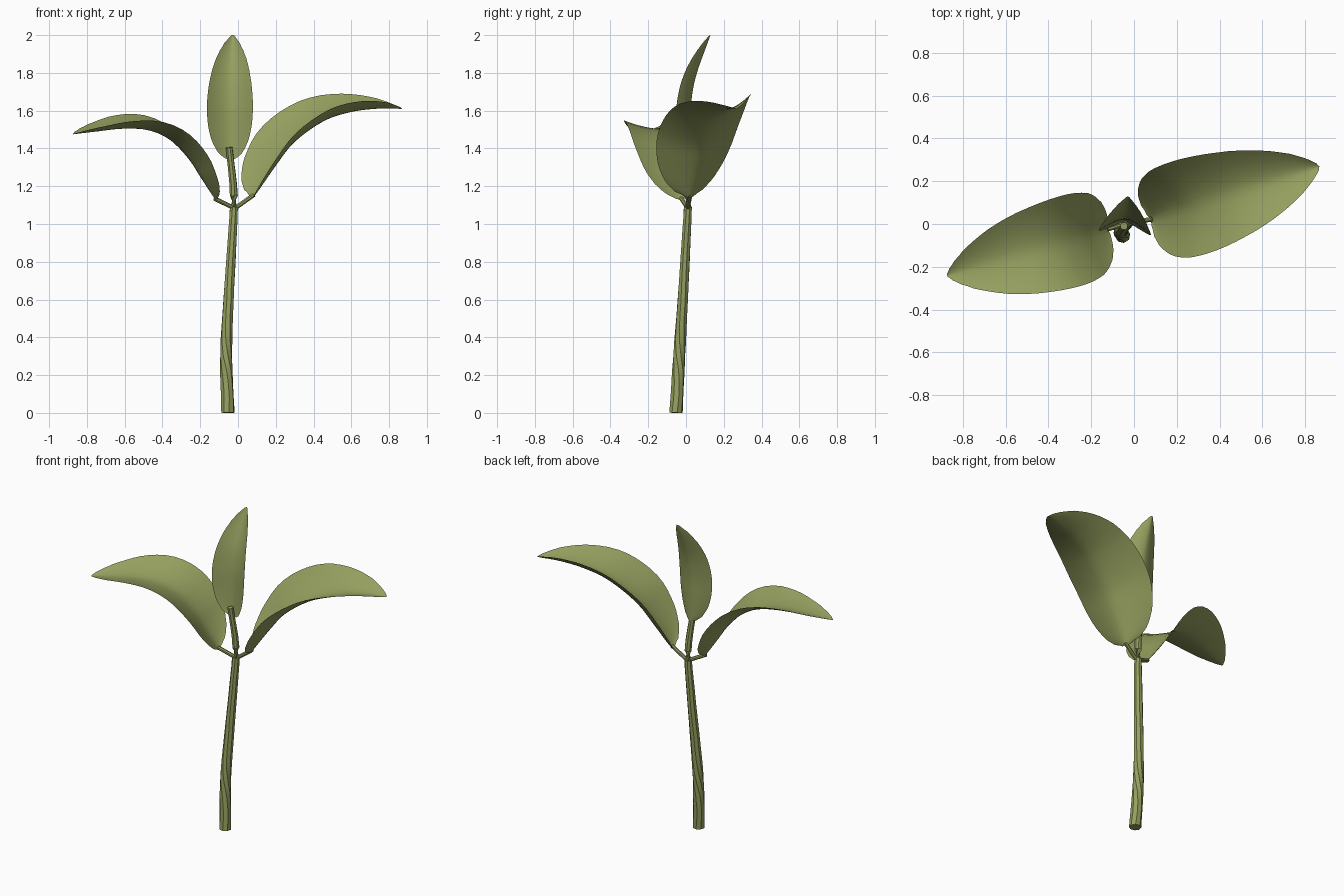
import bpy, bmesh, math
from mathutils import Vector

cube = bpy.data.objects.get("Cube")
if cube:
    bpy.data.objects.remove(cube, do_unlink=True)


def material(name, colour):
    mat = bpy.data.materials.new(name)
    mat.use_nodes = True
    mat.diffuse_color = colour
    mat.node_tree.nodes["Principled BSDF"].inputs["Base Color"].default_value = colour
    return mat


green = material("leaf green", (0.30, 0.35, 0.115, 1))


def finish(bm, name, angle):
    mesh = bpy.data.meshes.new(name)
    bm.to_mesh(mesh)
    bm.free()
    mesh.materials.append(green)
    obj = bpy.data.objects.new(name, mesh)
    bpy.context.collection.objects.link(obj)
    bpy.ops.object.select_all(action="DESELECT")
    obj.select_set(True)
    bpy.context.view_layer.objects.active = obj
    bpy.ops.object.shade_smooth_by_angle(angle=math.radians(angle))
    return obj


def spline(points, t):
    """Position on a smooth curve through the points, t from 0 to 1."""
    pts = [Vector(p) for p in points]
    pts = [2 * pts[0] - pts[1]] + pts + [2 * pts[-1] - pts[-2]]
    f = t * (len(pts) - 3)
    i = min(int(f), len(pts) - 4)
    u = f - i
    a, b, c, d = pts[i:i + 4]
    return 0.5 * (2 * b + (c - a) * u + (2 * a - 5 * b + 4 * c - d) * u ** 2
                  + (3 * b - 3 * c + d - a) * u ** 3)


def tangent(points, t):
    return (spline(points, min(t + 0.01, 1)) - spline(points, max(t - 0.01, 0))).normalized()


def tube(name, path, r0, r1, steps, sides=8):
    """Tapered faceted stalk along a path, closed at both ends."""
    bm = bmesh.new()
    rings = []
    for k in range(steps + 1):
        t = k / steps
        centre, turn = spline(path, t), tangent(path, t).to_track_quat("Z", "Y")
        ring = []
        for j in range(sides):
            a = math.tau * (j + 0.5) / sides
            p = centre + turn @ Vector((math.cos(a), math.sin(a), 0)) * (r0 + (r1 - r0) * t)
            p.z = max(p.z, 0)
            ring.append(bm.verts.new(p))
        rings.append(ring)
    for low, high in zip(rings, rings[1:]):
        for j in range(sides):
            n = (j + 1) % sides
            bm.faces.new((low[j], low[n], high[n], high[j]))
    bm.faces.new(rings[0][::-1])
    bm.faces.new(rings[-1])
    return finish(bm, name, 30)


def leaf(name, base, tip, rib, width, cup_left, cup_right, rows=32, cols=14):
    """Cupped blade: rib lists (distance outward, height) along the midrib."""
    out = (Vector(tip) - Vector(base)).normalized()
    side = Vector((-out.y, out.x, 0))
    path = [(base[0] + out.x * s, base[1] + out.y * s, z) for s, z in rib]
    # even out the curve parameter by arc length
    fine = [spline(path, k / 200) for k in range(201)]
    run = [0]
    for a, b in zip(fine, fine[1:]):
        run.append(run[-1] + (b - a).length)
    bm = bmesh.new()
    grid = []
    for k in range(rows + 1):
        t = 0.5 - 0.5 * math.cos(math.pi * k / rows)
        idx = min(range(201), key=lambda i: abs(run[i] - t * run[-1]))
        centre, normal = fine[idx], tangent(path, idx / 200).cross(side)
        shape = t ** 0.5 * max(1 - t, 0) ** 0.75 / 0.431
        row = []
        for j in range(cols + 1):
            v = 2 * j / cols - 1
            lift = (cup_left if v > 0 else cup_right) * shape * abs(v) ** 1.6
            row.append(bm.verts.new(centre + side * v * width * shape + normal * lift))
        grid.append(row)
    for a, b in zip(grid, grid[1:]):
        for j in range(cols):
            bm.faces.new((a[j], b[j], b[j + 1], a[j + 1]))
    bmesh.ops.remove_doubles(bm, verts=bm.verts, dist=0.0005)
    return finish(bm, name, 60)


# Stem and the two short leaf stalks
tube("stem", [(-0.053, -0.053, 0), (-0.063, -0.036, 0.3), (-0.05, -0.017, 0.6),
              (-0.032, 0, 0.9), (-0.022, 0.01, 1.15), (-0.047, -0.01, 1.405)], 0.036, 0.018, 20)
tube("left_leaf_stalk", [(-0.02, 0.008, 1.08), (0.085, 0.022, 1.155)], 0.012, 0.012, 1)
tube("right_leaf_stalk", [(-0.022, 0.008, 1.085), (-0.125, -0.025, 1.135)], 0.012, 0.012, 1)

# Leaf blades
leaf("left_leaf", (0.08, 0.02), (0.87, 0.27),
     [(0, 1.14), (0.12, 1.31), (0.22, 1.43), (0.38, 1.54), (0.53, 1.59), (0.68, 1.61), (0.826, 1.61)],
     0.23, 0.13, 0.075)
leaf("right_leaf", (-0.12, -0.03), (-0.87, -0.24),
     [(0, 1.13), (0.08, 1.25), (0.14, 1.34), (0.24, 1.44), (0.36, 1.495), (0.5, 1.505),
      (0.65, 1.49), (0.782, 1.475)],
     0.215, 0.05, 0.09)
leaf("top_leaf", (-0.038, 0.015), (-0.028, 0.13),
     [(0, 1.34), (0.005, 1.5), (0.012, 1.64), (0.04, 1.79), (0.115, 2.0)],
     0.122, 0.065, 0.065)
